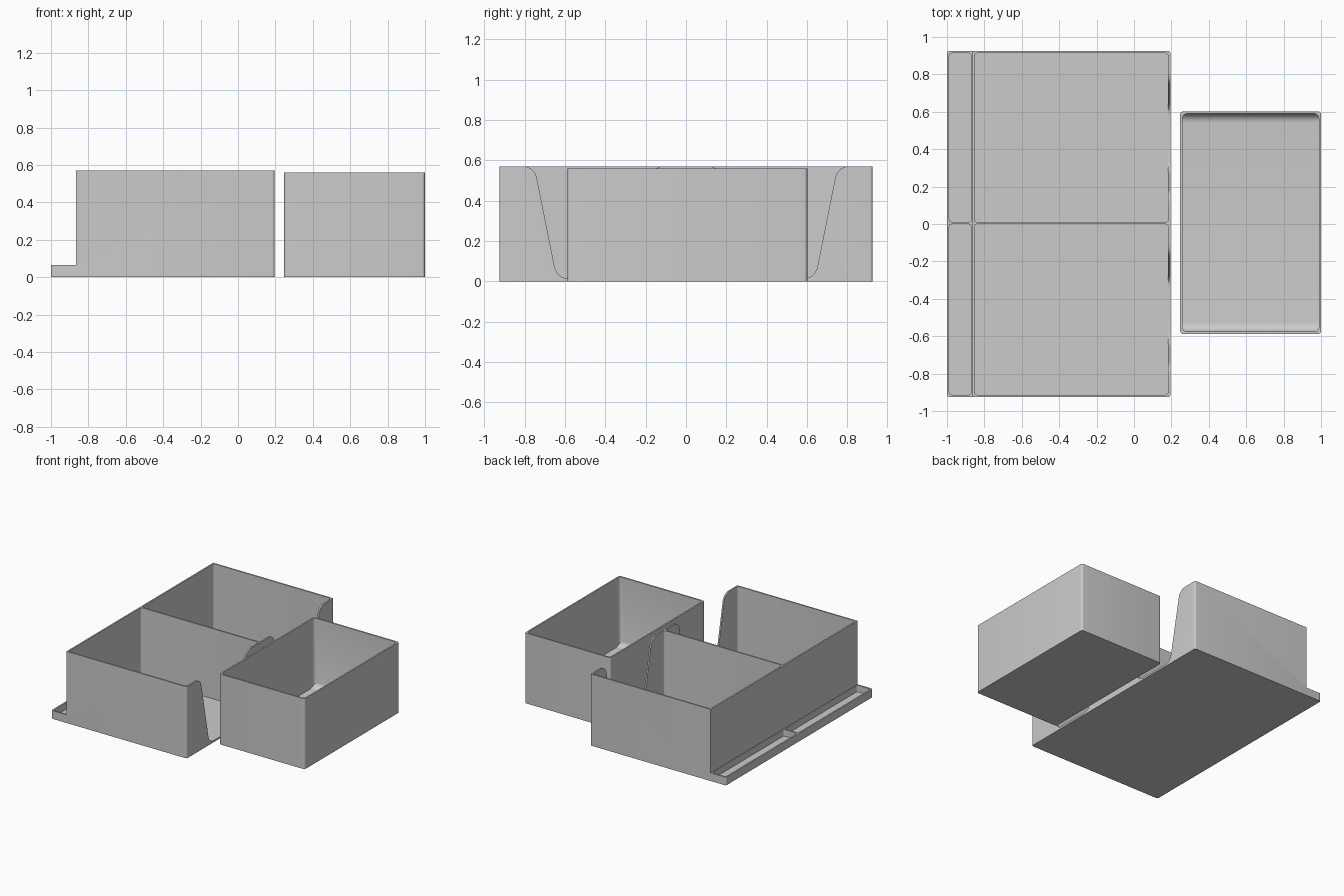
import bpy, bmesh, math

if "Cube" in bpy.data.objects:
    bpy.data.objects.remove(bpy.data.objects["Cube"])

T = 0.012          # wall and floor thickness
SPLIT = 0.005      # y of the middle divider

grey = bpy.data.materials.new("plain_grey")
grey.diffuse_color = (0.6, 0.6, 0.6, 1)
grey.use_nodes = True
grey.node_tree.nodes["Principled BSDF"].inputs["Base Color"].default_value = grey.diffuse_color


def rounded(corners, seg=6):
    """Outline from (u, v, radius) corners, with each corner filleted."""
    out, n = [], len(corners)
    for i, (u, v, r) in enumerate(corners):
        if r == 0:
            out.append((u, v))
            continue
        a, b = corners[i - 1], corners[(i + 1) % n]
        d1 = (a[0] - u, a[1] - v)
        d2 = (b[0] - u, b[1] - v)
        l1, l2 = math.hypot(*d1), math.hypot(*d2)
        d1, d2 = (d1[0] / l1, d1[1] / l1), (d2[0] / l2, d2[1] / l2)
        half = math.acos(d1[0] * d2[0] + d1[1] * d2[1]) / 2
        t = r / math.tan(half)
        m = (d1[0] + d2[0], d1[1] + d2[1])
        k = r / math.sin(half) / math.hypot(*m)
        c = (u + m[0] * k, v + m[1] * k)
        s = math.atan2(v + d1[1] * t - c[1], u + d1[0] * t - c[0])
        e = math.atan2(v + d2[1] * t - c[1], u + d2[0] * t - c[0])
        sweep = (e - s + math.pi) % (2 * math.pi) - math.pi
        for j in range(seg + 1):
            w = s + sweep * j / seg
            out.append((c[0] + r * math.cos(w), c[1] + r * math.sin(w)))
    return out


def prism(name, outline, lo, hi, axis="z"):
    """Extrude an outline along z (u=x, v=y) or along x (u=y, v=z)."""
    bm = bmesh.new()
    place = (lambda u, v, w: (u, v, w)) if axis == "z" else (lambda u, v, w: (w, u, v))
    face = bm.faces.new([bm.verts.new(place(u, v, lo)) for u, v in outline])
    res = bmesh.ops.extrude_face_region(bm, geom=[face])
    step = (0, 0, hi - lo) if axis == "z" else (hi - lo, 0, 0)
    bmesh.ops.translate(bm, vec=step, verts=[g for g in res["geom"] if isinstance(g, bmesh.types.BMVert)])
    bmesh.ops.recalc_face_normals(bm, faces=bm.faces)
    me = bpy.data.meshes.new(name)
    bm.to_mesh(me)
    bm.free()
    me.materials.append(grey)
    ob = bpy.data.objects.new(name, me)
    bpy.context.collection.objects.link(ob)
    return ob


def block(name, x0, x1, y0, y1, z0, z1, r):
    return prism(name, rounded([(x0, y0, r), (x1, y0, r), (x1, y1, r), (x0, y1, r)]), z0, z1)


def combine(target, other, op="DIFFERENCE"):
    mod = target.modifiers.new(op, "BOOLEAN")
    mod.operation, mod.solver, mod.object = op, "EXACT", other
    bpy.context.view_layer.objects.active = target
    bpy.ops.object.modifier_apply(modifier=mod.name)
    bpy.data.objects.remove(other, do_unlink=True)


def smooth(ob):
    bpy.ops.object.select_all(action="DESELECT")
    ob.select_set(True)
    bpy.context.view_layer.objects.active = ob
    bpy.ops.object.shade_smooth_by_angle(angle=math.radians(30))


# Holder: L-shaped side profile made of a tall box and a low front ledge
X0, XW, X1, Y = -1.0, -0.866, 0.195, 0.925
holder = block("holder", X0, X1, -Y, Y, 0, 0.571, 0.012)
combine(holder, prism("ledge_cut", [(X0 - .1, -1), (XW, -1), (XW, 1), (X0 - .1, 1)], 0.065, 0.7))

for y0, y1 in ((-Y + T, SPLIT - T / 2), (SPLIT + T / 2, Y - T)):
    # Deep compartment and shallow ledge tray
    combine(holder, block("bay_cut", XW + T, X1 - T, y0, y1, T, 0.8, 0.014))
    combine(holder, block("tray_cut", X0 + T, XW - 0.004, y0, y1, T, 0.4, 0.014))

for c in (-0.46, 0.46):
    # Tapered finger notch with rounded shoulders and feet
    outline = rounded([(c - .18, .014, .07), (c + .18, .014, .07), (c + .292, .571, .07),
                       (c + .5, .571, 0), (c + .5, .7, 0), (c - .5, .7, 0),
                       (c - .5, .571, 0), (c - .292, .571, .07)][:3]
                      + [(c + .40, .5712, 0), (c + .40, .7, 0), (c - .40, .7, 0),
                         (c - .40, .5712, 0), (c - .292, .571, .07)], 8)
    combine(holder, prism("notch_cut", outline, X1 - T - 0.004, X1 + 0.05, "x"))
smooth(holder)

# Separate bin: straight outside, floor swept up into the two end walls
BX0, BX1, BY0, BY1, BH = 0.247, 1.0, -0.588, 0.602, 0.561
storage_bin = block("storage_bin", BX0, BX1, BY0, BY1, 0, BH, 0.016)
cavity = block("bin_cavity", BX0 + T, BX1 - T, BY0 + T, BY1 - T, -0.1, 0.8, 0.025)
sweep = rounded([(BY0 + T - .001, T, .05), (BY1 - T + .001, T, .05),
                 (BY1 - T + .001, .9, 0), (BY0 + T - .001, .9, 0)], 8)
combine(cavity, prism("bin_sweep", sweep, 0, 1.2, "x"), "INTERSECT")
combine(storage_bin, cavity)
smooth(storage_bin)
